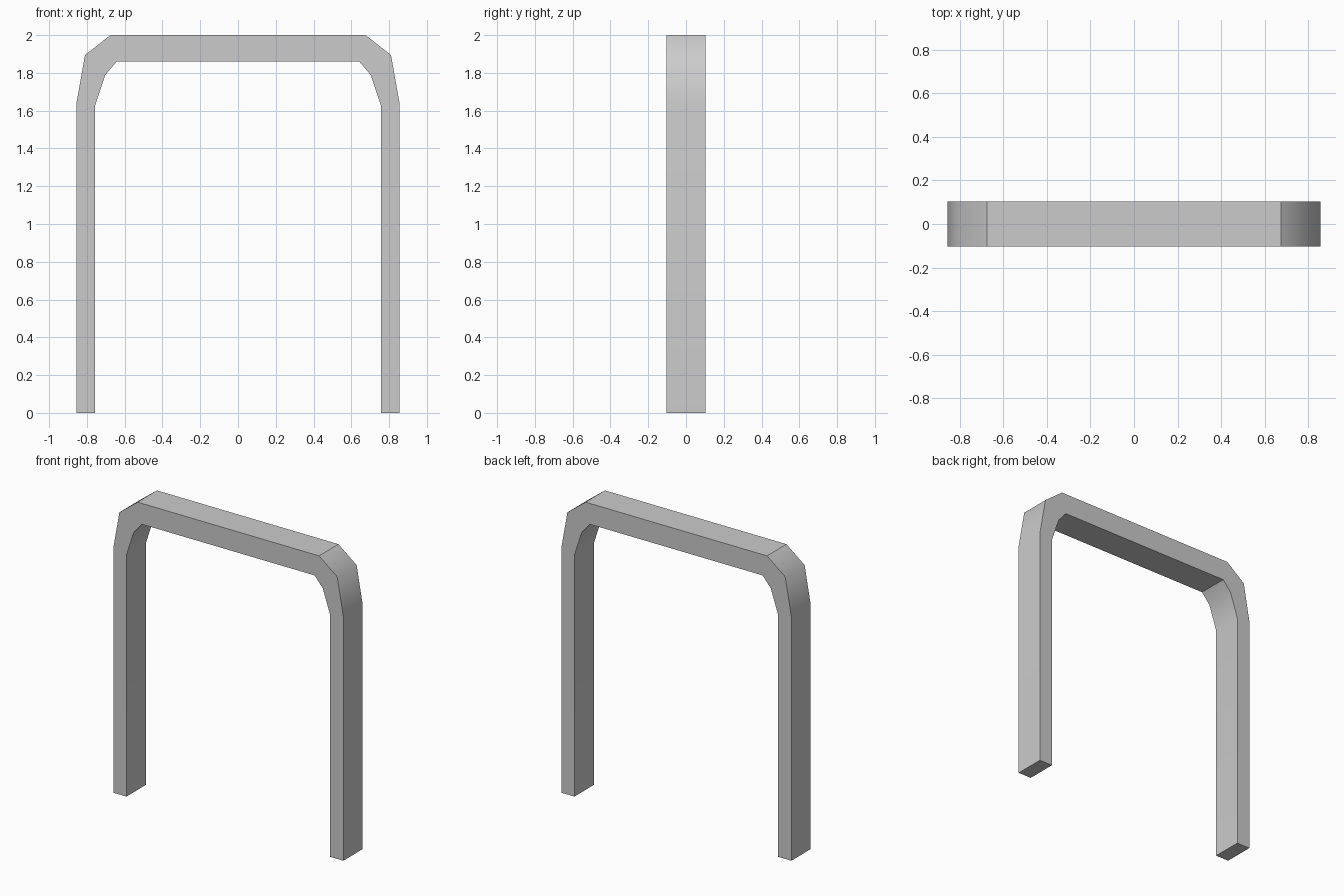
import bpy, bmesh

if "Cube" in bpy.data.objects:
    bpy.data.objects.remove(bpy.data.objects["Cube"])

HALF_DEPTH = 0.103

# Right half of the frame, from foot to centre of the top bar: (outer xz, inner xz)
SECTIONS = [
    ((0.855, 0.00), (0.757, 0.00)),
    ((0.855, 1.64), (0.757, 1.625)),
    ((0.81, 1.895), (0.702, 1.79)),
    ((0.675, 2.00), (0.642, 1.86)),
    ((0.00, 2.00), (0.00, 1.86)),
]
SMOOTH_BENDS = (1, 2)

bm = bmesh.new()

# Four-cornered ring at every section
rings = []
for outer, inner in SECTIONS:
    corners = [(outer, -1), (outer, 1), (inner, 1), (inner, -1)]
    rings.append([bm.verts.new((p[0], s * HALF_DEPTH, p[1])) for p, s in corners])

# Walls between rings, and the foot cap
for a, b in zip(rings, rings[1:]):
    for i in range(4):
        j = (i + 1) % 4
        bm.faces.new((a[i], a[j], b[j], b[i]))
bm.faces.new(rings[0])
bmesh.ops.recalc_face_normals(bm, faces=bm.faces)
# Make sure the normals point outwards on the open half
foot = min(bm.faces, key=lambda f: f.calc_center_median().z)
if foot.normal.z > 0:
    bmesh.ops.reverse_faces(bm, faces=bm.faces)

# Soft bends on the shoulders, crisp edges elsewhere
for f in bm.faces:
    f.smooth = True
for e in bm.edges:
    e.smooth = False
for k in SMOOTH_BENDS:
    r = rings[k]
    for u, v in ((r[0], r[1]), (r[2], r[3])):
        bm.edges.get((u, v)).smooth = True

mesh = bpy.data.meshes.new("arch_frame")
bm.to_mesh(mesh)
bm.free()
frame = bpy.data.objects.new("arch_frame", mesh)
bpy.context.collection.objects.link(frame)

# Mirror to the left leg
mirror = frame.modifiers.new("mirror", 'MIRROR')
mirror.use_axis[0] = True
mirror.use_clip = True
mirror.merge_threshold = 0.0005
